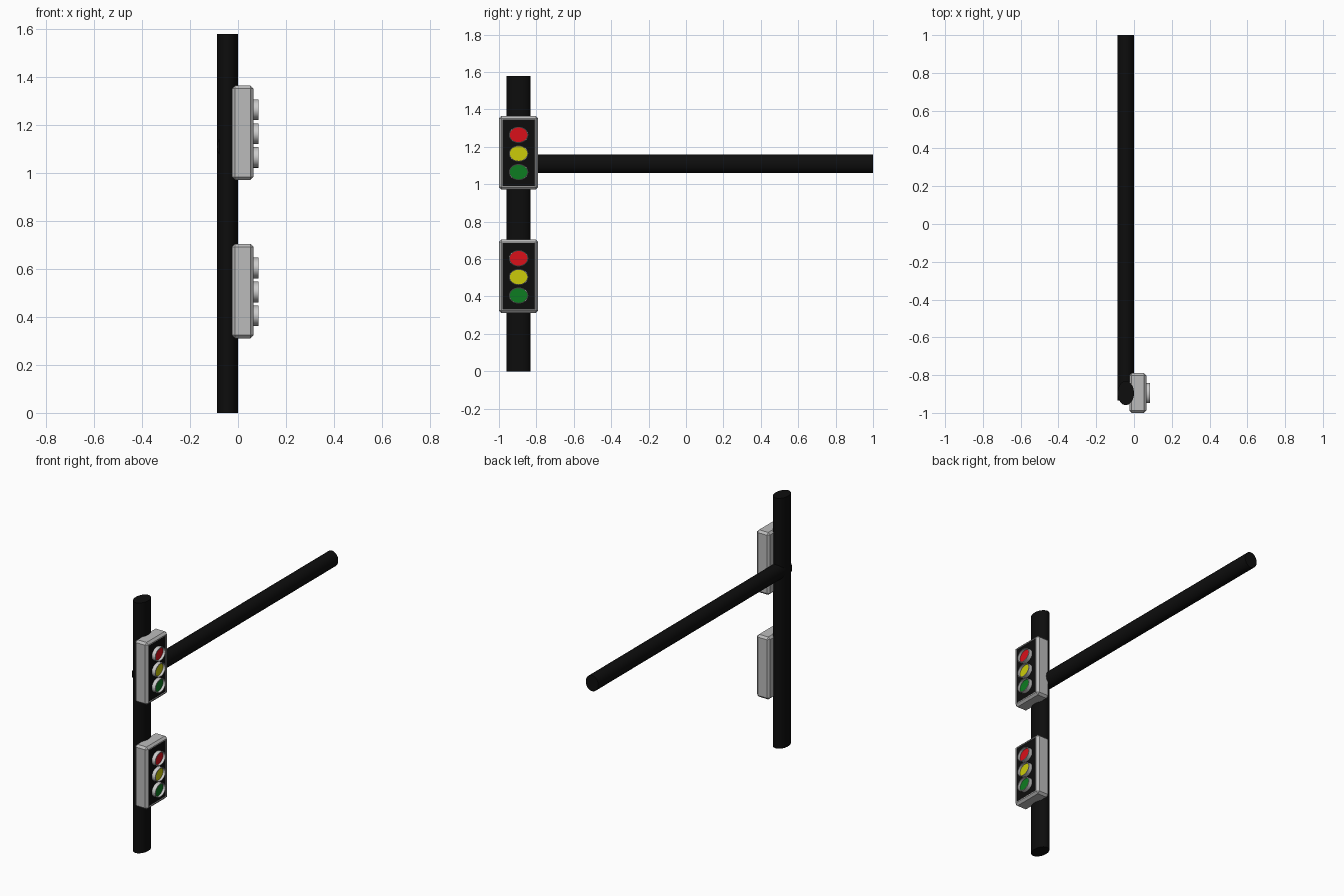
import bpy, bmesh, math
from mathutils import Matrix, Vector

if "Cube" in bpy.data.objects:
    bpy.data.objects.remove(bpy.data.objects["Cube"])


def material(name, rgb):
    m = bpy.data.materials.new(name)
    m.diffuse_color = (*rgb, 1)
    m.use_nodes = True
    m.node_tree.nodes["Principled BSDF"].inputs["Base Color"].default_value = m.diffuse_color
    return m


BLACK = material("black", (0.004, 0.004, 0.004))
RED = material("red", (0.7, 0.005, 0.01))
YELLOW = material("yellow", (0.6, 0.6, 0.003))
GREEN = material("green", (0.004, 0.2, 0.015))


def finish(name, bm, mats=(), smooth=True):
    bmesh.ops.recalc_face_normals(bm, faces=bm.faces)
    me = bpy.data.meshes.new(name)
    bm.to_mesh(me)
    bm.free()
    ob = bpy.data.objects.new(name, me)
    bpy.context.collection.objects.link(ob)
    for m in mats:
        me.materials.append(m)
    if smooth:
        bpy.ops.object.select_all(action='DESELECT')
        ob.select_set(True)
        bpy.context.view_layer.objects.active = ob
        bpy.ops.object.shade_smooth_by_angle(angle=math.radians(35))
    return ob


def lathe(name, rings, centre, radii, axis, mats=(), cap=True, sides=32):
    """Elliptical rings of (scale, position along axis) joined in order."""
    bm = bmesh.new()
    loops = []
    for s, t in rings:
        loop = []
        for i in range(sides):
            a = 2 * math.pi * i / sides
            p = [s * radii[0] * math.cos(a), s * radii[1] * math.sin(a)]
            p.insert(axis, t)
            loop.append(bm.verts.new(Vector(centre) + Vector(p)))
        loops.append(loop)
    for a, b in zip(loops, loops[1:]):
        for i in range(sides):
            j = (i + 1) % sides
            bm.faces.new((a[i], a[j], b[j], b[i]))
    if cap:
        bm.faces.new(loops[0])
        if len(loops) > 1:
            bm.faces.new(loops[-1])
    return finish(name, bm, mats)


def housing(name, z):
    # chamfered case with an inset, slightly recessed black front panel
    bm = bmesh.new()
    bmesh.ops.create_cube(bm, size=1, matrix=Matrix.Translation((0.02, -0.895, z))
                          @ Matrix.Diagonal((0.09, 0.21, 0.394, 1)))
    bmesh.ops.bevel(bm, geom=bm.edges[:], offset=0.013, segments=1, affect='EDGES')
    bm.normal_update()
    front = max(bm.faces, key=lambda f: f.normal.x * f.calc_area())
    bmesh.ops.inset_region(bm, faces=[front], thickness=0.008, depth=0)
    bmesh.ops.inset_region(bm, faces=[front], thickness=0.001, depth=-0.004)
    front.material_index = 1
    grey = material("grey", (0.5, 0.5, 0.5))
    finish(name, bm, (grey, BLACK), smooth=False)


# post and arm
lathe("post", [(1, 0), (1, 1.58)], (-0.0435, -0.895, 0), (0.0435, 0.064), 2, [BLACK])
lathe("arm", [(1, -0.935), (1, 1.0)], (-0.0435, 0, 1.11), (0.0435, 0.05), 1, [BLACK])

# two signal heads, each with three rimmed lenses
for head, z in (("upper", 1.168), ("lower", 0.508)):
    housing(head + "_housing", z)
    for label, mat, dz in (("red", RED, 0.096), ("yellow", YELLOW, -0.004), ("green", GREEN, -0.103)):
        c = (0, -0.895, z + dz)
        lathe(f"{head}_{label}_rim", [(1, 0.055), (1, 0.085), (0.9, 0.086), (0.9, 0.06)],
              c, (0.052, 0.043), 0, cap=False)
        lathe(f"{head}_{label}_lens", [(0.92, 0.06), (0.92, 0.07)], c, (0.052, 0.043), 0, [mat])
